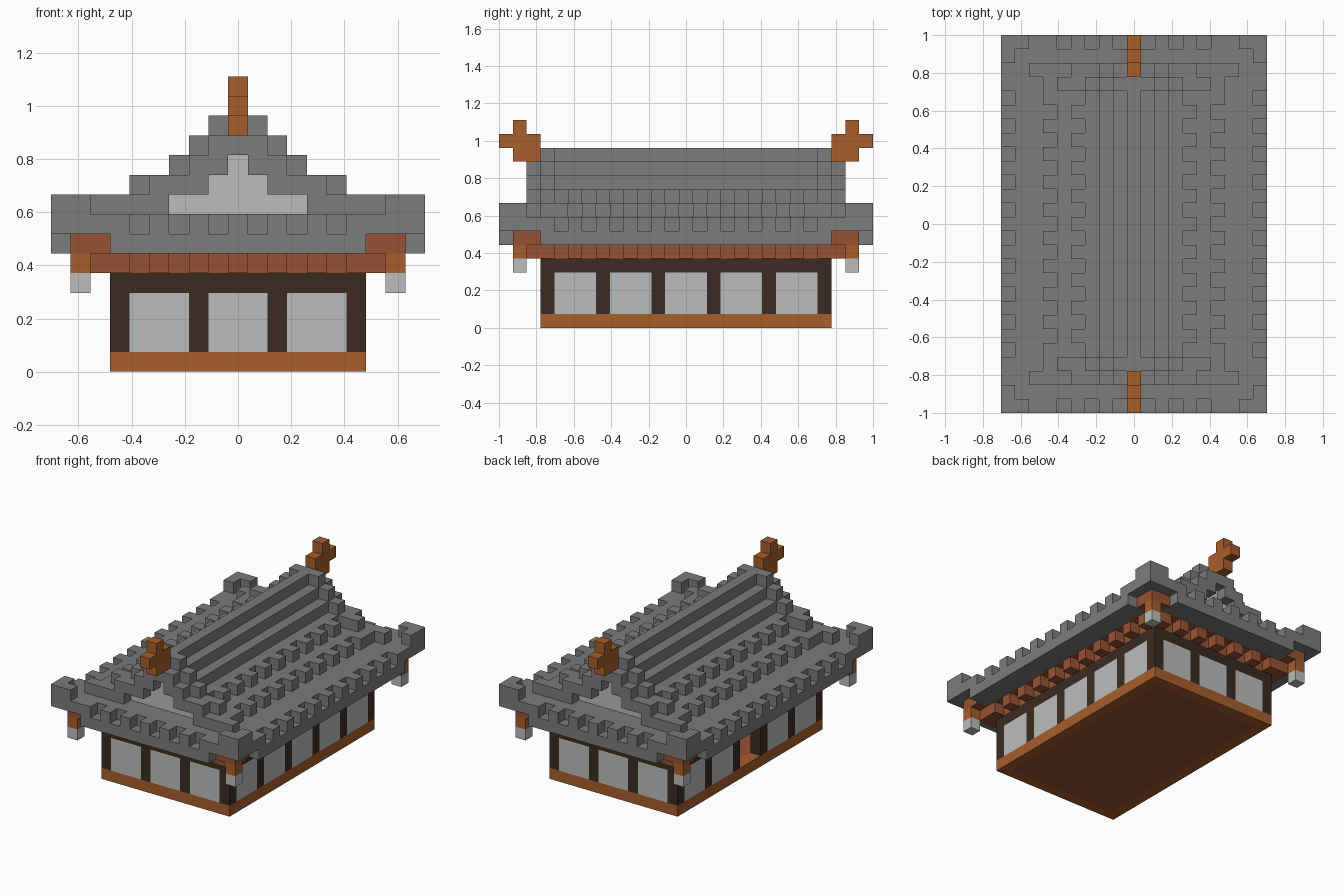
import bpy
import bmesh

if "Cube" in bpy.data.objects:
    bpy.data.objects.remove(bpy.data.objects["Cube"], do_unlink=True)

V = 2 / 27  # size of one block


def material(name, rgb):
    lin = [((c / 255 + 0.055) / 1.055) ** 2.4 for c in rgb] + [1]
    mat = bpy.data.materials.new(name)
    mat.use_nodes = True
    mat.diffuse_color = lin
    bsdf = next(n for n in mat.node_tree.nodes if n.type == "BSDF_PRINCIPLED")
    bsdf.inputs["Base Color"].default_value = lin
    bsdf.inputs["Roughness"].default_value = 0.9
    return mat


GREY = material("roof_grey", (124, 124, 124))
ORANGE = material("orange_wood", (168, 94, 44))
RED = material("red_wood", (151, 82, 50))
DARK = material("dark_timber", (58, 43, 34))
PAPER = material("pale_paper", (187, 190, 188))


def part(name, mat, boxes, mirror=True):
    """Blocks given as inclusive cell ranges x0, x1, y0, y1, z0, z1."""
    cells = set()
    for x0, x1, y0, y1, z0, z1 in boxes:
        xs = [(x0, x1), (-x1, -x0)] if mirror else [(x0, x1)]
        ys = [(y0, y1), (-y1, -y0)] if mirror else [(y0, y1)]
        cells |= {(*a, *b, z0, z1) for a in xs for b in ys}
    bm = bmesh.new()
    for x0, x1, y0, y1, z0, z1 in sorted(cells):
        verts = bmesh.ops.create_cube(bm, size=1)["verts"]
        size = (x1 - x0 + 1, y1 - y0 + 1, z1 - z0 + 1)
        mid = ((x0 + x1) / 2, (y0 + y1) / 2, (z0 + z1 + 1) / 2)
        for v in verts:
            v.co = [(v.co[a] * size[a] + mid[a]) * V for a in range(3)]
    mesh = bpy.data.meshes.new(name)
    bm.to_mesh(mesh)
    bm.free()
    mesh.materials.append(mat)
    bpy.context.collection.objects.link(bpy.data.objects.new(name, mesh))


# Base: outer sill around an inner floor
part("base_sill", ORANGE, [(-6, 6, 10, 10, 0, 0), (6, 6, -9, 9, 0, 0)])
part("floor", RED, [(-5, 5, -9, 9, 0, 0)])

# Wall frame: posts and top rail
part("wall_posts", DARK,
     [(x, x, 10, 10, 1, 3) for x in (2, 6)] + [(6, 6, y, y, 1, 3) for y in (2, 6)])
part("wall_top_rail", DARK, [(-6, 6, 10, 10, 4, 4), (6, 6, -9, 9, 4, 4)])

# Paper panels, with an open doorway in the middle of the right wall
part("end_panels", PAPER, [(x - 1, x + 1, 10, 10, 1, 3) for x in (0, 4)])
part("side_panels", PAPER, [(6, 6, y - 1, y + 1, 1, 3) for y in (4, 8)])
part("middle_panel", PAPER, [(6, 6, -1, 1, 1, 3)], mirror=False)

# Beams and rafter ends under the eaves
part("ceiling_beam", RED, [(-6, 6, -10, 10, 5, 5)])
part("rafter_ends", RED,
     [(x, x, 11, 11, 5, 5) for x in range(0, 7, 2)]
     + [(7, 7, y, y, 5, 5) for y in range(0, 11, 2)]
     + [(7, 7, 11, 11, 5, 5)])
part("eave_bed", RED, [(-7, 7, -11, 11, 6, 6)])
part("corner_brackets", RED, [(7, 8, 12, 12, 6, 6), (8, 8, 11, 11, 6, 6)])

# Hanging corner lanterns
part("lantern_hangers", ORANGE, [(8, 8, 12, 12, 5, 5)])
part("lanterns", PAPER, [(8, 8, 12, 12, 4, 4)])

# Lower roof with notched rim and upturned corners
part("eave_rim", GREY, [(-6, 6, 12, 13, 6, 6), (8, 9, -10, 10, 6, 6)])
part("lower_roof", GREY, [(-8, 8, -12, 12, 7, 7)])
part("eave_tiles", GREY,
     [(x, x, 13, 13, 7, 7) for x in range(0, 5, 2)]
     + [(9, 9, y, y, 7, 7) for y in range(0, 9, 2)]
     + [(6, 9, 13, 13, 7, 7), (9, 9, 10, 12, 7, 7)])
part("upturned_corners", GREY,
     [(8, 9, 13, 13, 8, 8), (9, 9, 12, 12, 8, 8), (7, 7, 11, 11, 8, 8)])

# Upper roof: stepped courses with staggered tile ends
part("upper_roof", GREY,
     [(-w, w, -9, 9, z, z) for z, w in ((8, 5), (9, 3), (10, 2), (11, 1), (12, 0))])
part("upper_tiles", GREY,
     [(6, 6, y, y, 8, 8) for y in range(1, 10, 2)]
     + [(4, 4, y, y, 9, 9) for y in range(0, 9, 2)])

# Gable ends: pale infill, raised verge and a lower outer verge
part("gable_infill", PAPER,
     [(-w, w, 10, 10, z, z) for z, w in ((8, 3), (9, 1), (10, 0))])
part("raised_verge", GREY,
     [(4, 6, 10, 10, 8, 8), (2, 5, 10, 10, 9, 9), (1, 3, 10, 10, 10, 10),
      (-2, 2, 10, 10, 11, 11), (-1, 1, 10, 10, 12, 12)])
part("outer_verge", GREY,
     [(4, 6, 11, 11, 8, 8), (2, 4, 11, 11, 9, 9), (1, 2, 11, 11, 10, 10),
      (-1, 1, 11, 11, 11, 11)])

# Ridge end ornaments
part("ridge_ornaments", ORANGE,
     [(0, 0, 11, 12, 12, 12), (0, 0, 11, 13, 13, 13), (0, 0, 12, 12, 14, 14)])
